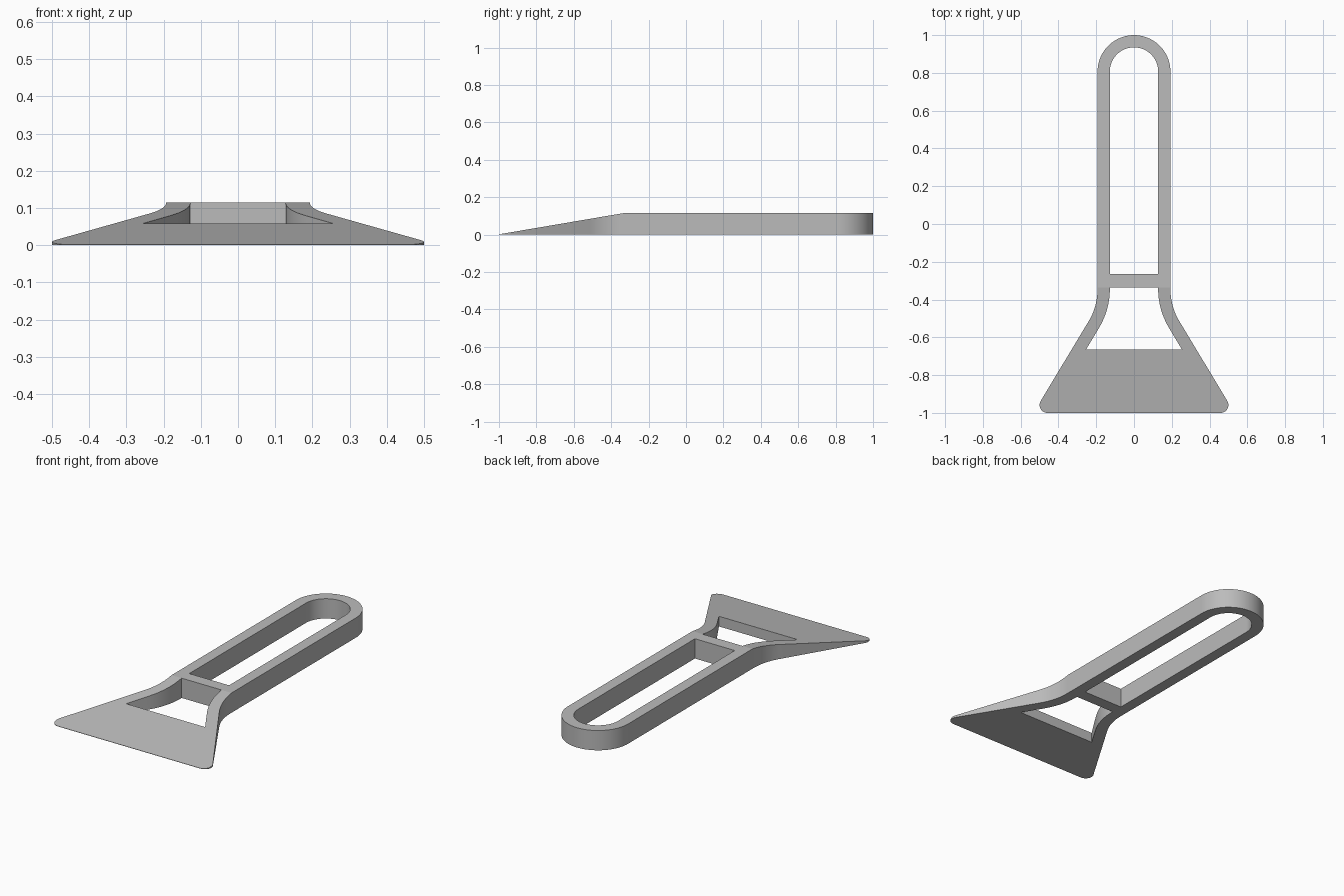
import bpy, bmesh, math
from mathutils import Vector

if "Cube" in bpy.data.objects:
    bpy.data.objects.remove(bpy.data.objects["Cube"])

HEIGHT, TIP = 0.115, 0.002      # handle thickness, blade edge thickness
SLOPE_Y = -0.335                # where the blade starts to taper
HALF, WALL = 0.193, 0.065       # handle half width, frame wall
ARCH_Y = 0.807                  # centre of the rounded handle end
NECK = (0.523, -0.345)          # centre of the flare arc
FLARE = 31                      # flare angle in degrees


def arc(cx, cy, r, a0, a1, n):
    """Points on an arc, angles in degrees."""
    return [(cx + r * math.cos(math.radians(a0 + (a1 - a0) * i / n)),
             cy + r * math.sin(math.radians(a0 + (a1 - a0) * i / n))) for i in range(n + 1)]


def mirrored(half):
    """Close a right-hand half profile with its mirror image."""
    return half + [(-x, y) for x, y in reversed(half) if abs(x) > 1e-5]


def top_height(y):
    t = min(1, (y + 1) / (SLOPE_Y + 1))
    return TIP + (HEIGHT - TIP) * t


# Outer outline: blade corner, flared neck, straight side, rounded end
outer = mirrored(arc(0.458, -0.958, 0.042, -90, FLARE, 12)
                 + arc(*NECK, NECK[0] - HALF, 180 + FLARE, 180, 12)
                 + arc(0, ARCH_Y, HALF, 0, 90, 20))

# Long grip opening
inner = HALF - WALL
grip = mirrored([(inner, -0.265)] + arc(0, ARCH_Y, inner, 0, 90, 20))

# Flared opening behind the blade
flare = arc(*NECK, NECK[0] - inner, 180 + FLARE, 180, 12)
window = mirrored([(0.254, -0.665)] + flare + [(inner, SLOPE_Y)])

# Fill the flat plan, leaving both openings
bm = bmesh.new()
for loop in (outer, grip, window):
    vs = [bm.verts.new((x, y, 0)) for x, y in loop]
    for i, v in enumerate(vs):
        bm.edges.new((v, vs[(i + 1) % len(vs)]))
bmesh.ops.triangle_fill(bm, use_beauty=True, edges=bm.edges[:], normal=Vector((0, 0, 1)))

# Crease line where the taper begins
bmesh.ops.bisect_plane(bm, geom=bm.verts[:] + bm.edges[:] + bm.faces[:], dist=1e-5,
                       plane_co=(0, SLOPE_Y, 0), plane_no=(0, 1, 0))

# Raise the plan into a solid with the tapered blade
ext = bmesh.ops.extrude_face_region(bm, geom=bm.faces[:], use_keep_orig=True)
for v in ext["geom"]:
    if isinstance(v, bmesh.types.BMVert):
        v.co.z = top_height(v.co.y)
bmesh.ops.recalc_face_normals(bm, faces=bm.faces[:])

mesh = bpy.data.meshes.new("scraper_body")
bm.to_mesh(mesh)
bm.free()
body = bpy.data.objects.new("scraper_body", mesh)
bpy.context.collection.objects.link(body)

grey = bpy.data.materials.new("plain grey")
grey.diffuse_color = (0.5, 0.5, 0.5, 1)
grey.use_nodes = True
grey.node_tree.nodes["Principled BSDF"].inputs["Base Color"].default_value = grey.diffuse_color
mesh.materials.append(grey)

# Smooth the curved walls, keep the edges sharp
bpy.context.view_layer.objects.active = body
body.select_set(True)
bpy.ops.object.shade_smooth_by_angle(angle=math.radians(20))
for e in mesh.edges:
    a, b = (mesh.vertices[i].co for i in e.vertices)
    if abs(a.y - SLOPE_Y) < 1e-4 and abs(b.y - SLOPE_Y) < 1e-4 and abs(a.z - b.z) < 1e-5:
        e.use_edge_sharp = True
